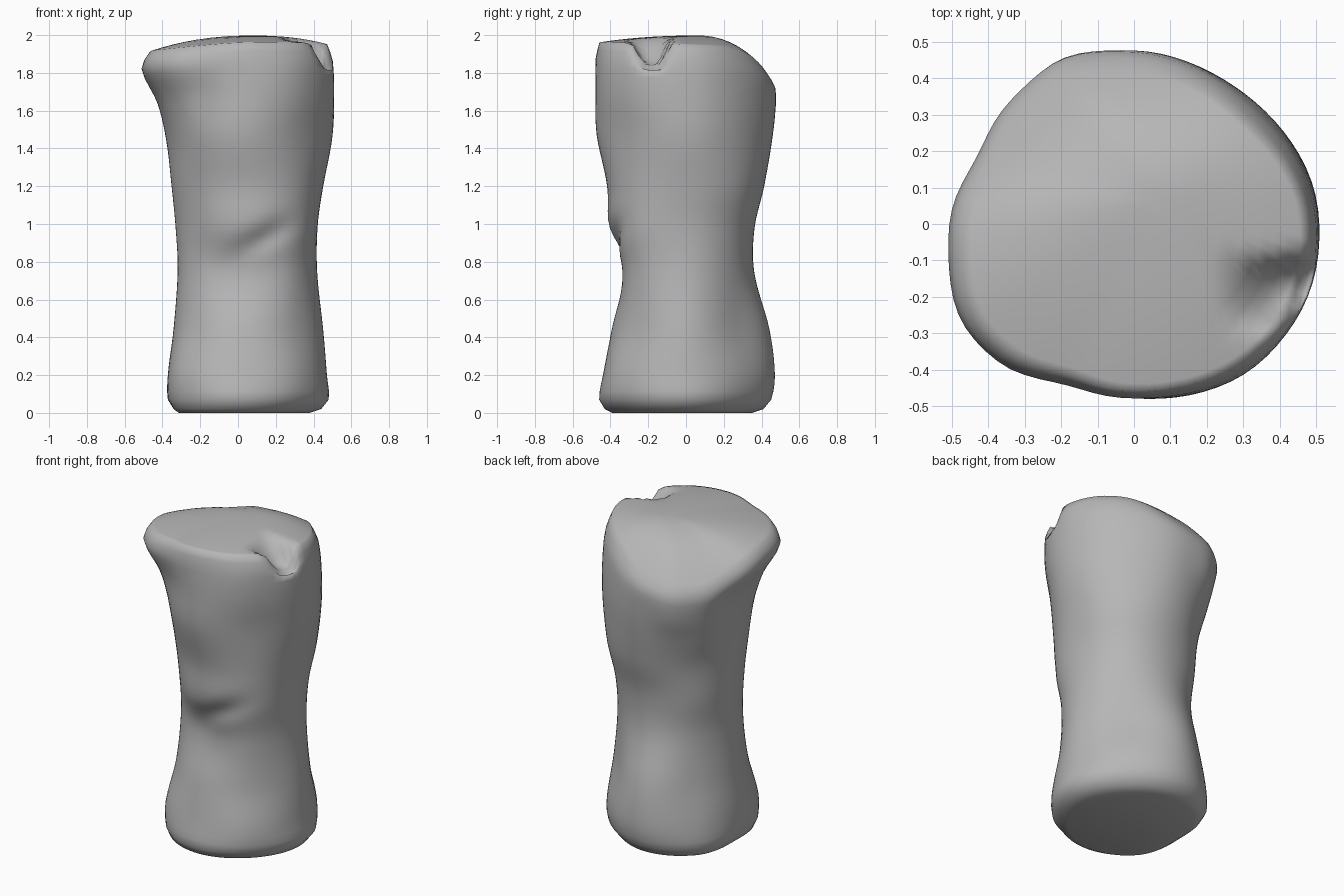
import bpy
import bmesh
import math
from mathutils import Vector, geometry, noise

cube = bpy.data.objects.get("Cube")
if cube:
    bpy.data.objects.remove(cube, do_unlink=True)

SEGMENTS = 80

# Each level: height, then radii (hundredths) at eight compass directions
# starting at +x and turning towards +y
LEVELS = [
    (0.00, (38, 35, 35, 35, 31, 37, 39, 38)),
    (0.02, (44, 40, 41, 39, 34, 40, 43, 43)),
    (0.07, (48, 44, 45, 42, 37, 42, 46, 47)),
    (0.20, (47, 45, 47, 41, 37, 42, 44, 47)),
    (0.45, (45, 40, 44, 36, 34, 36, 39, 42)),
    (0.75, (42, 38, 36, 33, 32, 33, 32, 41)),
    (0.98, (42, 40, 36, 35, 33, 34, 40, 45)),
    (1.20, (45, 45, 41, 37, 35, 36, 41, 46)),
    (1.45, (50, 47, 45, 42, 38, 40, 47, 48)),
    (1.65, (51, 47, 47, 46, 43, 45, 48, 51)),
    (1.82, (50, 45, 47, 48, 51, 53, 48, 51)),
    (1.90, (47, 41, 43, 46, 47, 49, 46, 48)),
]
RIM_HEIGHT = (195, 192, 179, 174, 189, 193, 196, 196)

# Corners (+) and flats (-) of the upper outline: direction in degrees, size
CORNERS = ((114, 0.02), (157, -0.022), (209, 0.015), (246, -0.025))


def around(values, angle):
    """Smooth closed interpolation of eight compass values."""
    t = angle / math.tau * 8
    i = int(t)
    u = t - i
    a, b, c, d = (values[(i + k) % 8] / 100 for k in (-1, 0, 1, 2))
    return b + u / 2 * (c - a + u * (2*a - 5*b + 4*c - d + u * (3*(b - c) + d - a)))


def smoothstep(low, high, value):
    t = min(1, max(0, (value - low) / (high - low)))
    return t * t * (3 - 2 * t)


def wall_point(level, angle):
    """Point on the wall, raised near the top to follow the sloping rim."""
    height, radii = level
    r = around(radii, angle)
    for centre, size in CORNERS:
        lobe = math.exp(-((math.degrees(angle) - centre) / 14) ** 2)
        r += size * lobe * smoothstep(1.4, 1.75, height)
    if height > 1.2:
        height = 1.2 + (height - 1.2) * (around(RIM_HEIGHT, angle) - 1.2) / 0.7
    return Vector((r * math.cos(angle), r * math.sin(angle), height))


def wall_column(angle):
    """Smooth vertical profile of the wall at one angle."""
    points = [wall_point(level, angle) for level in LEVELS]
    last = len(points) - 1
    slopes = []
    for i in range(last + 1):
        before, after = points[max(i - 1, 0)], points[min(i + 1, last)]
        slopes.append((after - before) / (after.z - before.z))
    column = []
    for i in range(last):
        p, q = points[i], points[i + 1]
        third = (q.z - p.z) / 3
        steps = max(1, round((LEVELS[i + 1][0] - LEVELS[i][0]) / 0.04))
        column += geometry.interpolate_bezier(
            p, p + slopes[i] * third, q - slopes[i + 1] * third, q, steps + 1)[:-1]
    return column + [points[last]]


def weather(co):
    """Cut the rim notch and the front hollow, and add gentle lumps."""
    x, y, z = co
    if z > 1.8:
        across = y + 0.18 - 0.12 * (x - 0.38)
        groove = math.exp(-(across / (0.07 if across > 0 else 0.085)) ** 4)
        co.z -= 0.12 * groove * smoothstep(0.22, 0.42, x) * smoothstep(1.8, 1.94, z)
    if y < 0:
        ledge = 0.90 + 0.45 * (x - 0.08)
        hollow = math.exp(-((z - ledge) / 0.065) ** 2 - ((x - 0.15) / 0.14) ** 2)
        co.y += 0.035 * hollow
    if 0.05 < z < 1.85:
        lump = 1 + 0.008 * noise.noise(Vector((x * 4, y * 4, z * 2)))
        co.x *= lump
        co.y *= lump
    return co


def make_pillar():
    bm = bmesh.new()
    columns = [wall_column(math.tau * i / SEGMENTS) for i in range(SEGMENTS)]
    rings = [list(ring) for ring in zip(*columns)]
    rim = rings[-1]

    # Domed, tilted top
    peak = Vector((0.08, 0.06, 1.998))
    for f in (0.96, 0.91, 0.85, 0.78, 0.68, 0.56, 0.42, 0.25, 0.1):
        ring = []
        for p in rim:
            q = peak.lerp(p, f)
            q.z = peak.z + (p.z - peak.z) * f ** 2.2
            ring.append(q)
        rings.append(ring)

    rows = [[bm.verts.new(weather(p.copy())) for p in ring] for ring in rings]
    for lower, upper in zip(rows, rows[1:]):
        for i in range(SEGMENTS):
            j = (i + 1) % SEGMENTS
            bm.faces.new((lower[i], lower[j], upper[j], upper[i]))
    bm.faces.new(rows[0][::-1])
    bm.faces.new(rows[-1])

    mesh = bpy.data.meshes.new("stone_pillar")
    bm.to_mesh(mesh)
    bm.free()
    obj = bpy.data.objects.new("stone_pillar", mesh)
    bpy.context.collection.objects.link(obj)
    return obj


# Stone colour
stone = bpy.data.materials.new("grey_stone")
stone.use_nodes = True
grey = (0.47, 0.47, 0.47, 1)
stone.diffuse_color = grey
bsdf = next(n for n in stone.node_tree.nodes if n.type == "BSDF_PRINCIPLED")
bsdf.inputs["Base Color"].default_value = grey

pillar = make_pillar()
pillar.data.materials.append(stone)
bpy.ops.object.select_all(action="DESELECT")
pillar.select_set(True)
bpy.context.view_layer.objects.active = pillar
bpy.ops.object.shade_smooth_by_angle(angle=math.radians(80))
